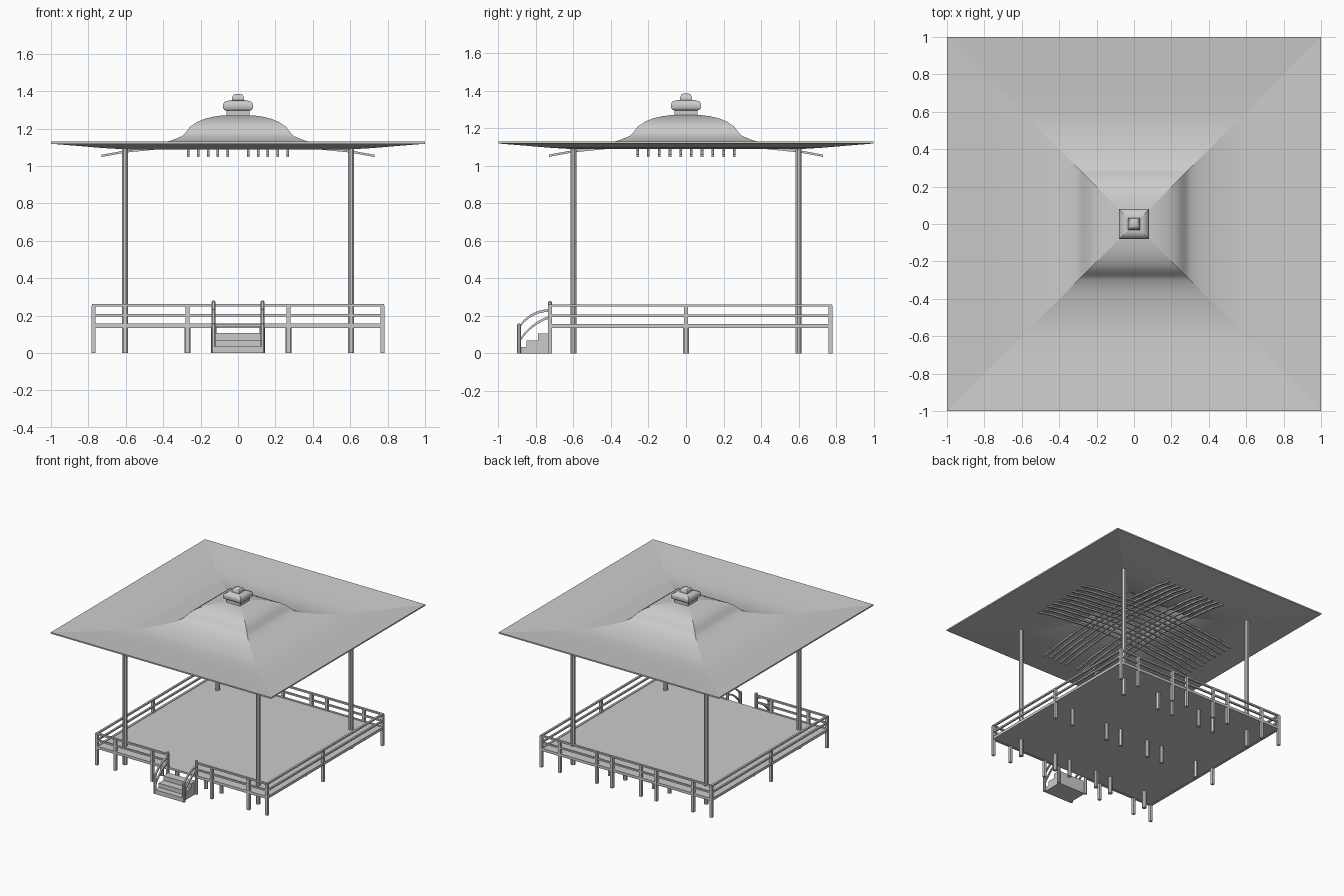
import bpy, bmesh, math

if "Cube" in bpy.data.objects:
    bpy.data.objects.remove(bpy.data.objects["Cube"])


def finish(name, bm, smooth=False):
    bmesh.ops.recalc_face_normals(bm, faces=bm.faces)
    me = bpy.data.meshes.new(name)
    bm.to_mesh(me)
    bm.free()
    ob = bpy.data.objects.new(name, me)
    bpy.context.collection.objects.link(ob)
    if smooth:
        for p in me.polygons:
            p.use_smooth = True
    return ob


def box(name, x0, x1, y0, y1, z0, z1):
    bm = bmesh.new()
    bmesh.ops.create_cube(bm, size=1)
    for v in bm.verts:
        v.co = ((x0 + x1) / 2 + v.co.x * (x1 - x0),
                (y0 + y1) / 2 + v.co.y * (y1 - y0),
                (z0 + z1) / 2 + v.co.z * (z1 - z0))
    return finish(name, bm)


def lathe(name, profile, n, loc=(0, 0), smooth=False, hard=30):
    """Stack n-sided rings (flat-to-centre radius, height); capped both ends."""
    bm = bmesh.new()
    k = 1 / math.cos(math.pi / n)
    rings = []
    for r, z in profile:
        rings.append([bm.verts.new((loc[0] + r * k * math.cos(math.tau * (i + .5) / n),
                                    loc[1] + r * k * math.sin(math.tau * (i + .5) / n), z))
                      for i in range(n)])
    for a, b in zip(rings, rings[1:]):
        for i in range(n):
            j = (i + 1) % n
            bm.faces.new((a[i], a[j], b[j], b[i]))
            e = bm.edges.get((a[i], b[i]))
            e.smooth = n > 4          # square forms keep crisp hips
    bm.faces.new(rings[0])
    bm.faces.new(rings[-1])
    bmesh.ops.recalc_face_normals(bm, faces=bm.faces)
    for e in bm.edges:
        if e.is_manifold and e.calc_face_angle(0) > math.radians(hard):
            e.smooth = False
    return finish(name, bm, smooth)


def prism(name, poly, lo, hi, along):
    """Extrude a 2D outline (horizontal, z) along x or y."""
    bm = bmesh.new()
    pt = (lambda t, p: (t, p[0], p[1])) if along == 'x' else (lambda t, p: (p[0], t, p[1]))
    a = [bm.verts.new(pt(lo, p)) for p in poly]
    b = [bm.verts.new(pt(hi, p)) for p in poly]
    bm.faces.new(a)
    bm.faces.new(b)
    for i in range(len(poly)):
        j = (i + 1) % len(poly)
        bm.faces.new((a[i], a[j], b[j], b[i]))
    return finish(name, bm)


def band(path, t):
    return path + [(u, z - t) for u, z in reversed(path)]


# roof: thin square shell flaring up at the eaves, bell in the centre
top = [(1, 1.13), (.85, 1.118), (.72, 1.107), (.6, 1.1), (.52, 1.104), (.44, 1.116),
       (.36, 1.135), (.3, 1.159), (.275, 1.185), (.257, 1.21), (.22, 1.235),
       (.176, 1.253), (.13, 1.264), (.086, 1.27), (.03, 1.272)]
under = [(r - (.01 if r < .31 and r > .1 else 0), z - .011) for r, z in top]
lathe('roof', under[::-1] + top, 4, smooth=True, hard=60)

# finial
lathe('finial_neck', [(.062, 1.265), (.062, 1.3)], 4)
lathe('finial_cap', [(.06, 1.295), (.074, 1.3), (.08, 1.31), (.08, 1.33),
                     (.074, 1.342), (.05, 1.35), (.03, 1.352)], 4, smooth=True, hard=60)
lathe('finial_knob', [(.032, 1.345), (.032, 1.365), (.025, 1.38), (.012, 1.386)], 4,
      smooth=True, hard=60)

# curved rafters crossing under the roof
half = [(.73, 1.06), (.6, 1.084), (.45, 1.099), (.3, 1.113), (.15, 1.122)]
arch = [(-u, z) for u, z in half] + [(0, 1.125)] + half[::-1]
for i in range(5):
    for s in (-1, 1):
        cx = s * (.055 + .0525 * i)
        cy = s * (.028 + .0575 * i)
        prism('rafter_y', band(arch, .012), cx - .007, cx + .007, 'x')
        prism('rafter_x', band(arch, .012), cy - .007, cy + .007, 'y')

# columns
for x in (-.605, .605):
    for y in (-.6, .6):
        lathe('column', [(.0165, 0), (.0165, 1.095)], 8, (x, y), smooth=True)

# floor and its short supports
FY, BY, SX = -.725, .77, .772
box('floor', -SX, SX, FY, BY, .138, .153)
for x in (.13, .27, .605):
    for sx in (-x, x):
        for y in (-.6, 0, .6):
            if x < .6 or y == 0:
                lathe('floor_support', [(.0155, 0), (.0155, .14)], 8, (sx, y), smooth=True)


# railing posts
def post(x, y):
    box('rail_post', x - .011, x + .011, y - .011, y + .011, 0, .255)


for s in (-1, 1):
    post(s * SX, 0)
    for x in (.27, .605, SX):
        post(s * x, FY)
        post(s * x, BY)
    post(s * .13, BY)

# rails, open at the front for the stairs
for z0, z1, w in ((.135, .157, .009), (.195, .208, .007), (.249, .262, .008)):
    box('back_rail', -SX - w, SX + w, BY - w, BY + w, z0, z1)
    for s in (-1, 1):
        box('side_rail', s * SX - w, s * SX + w, FY - w, BY + w, z0, z1)
        a, b = sorted((s * .13, s * (SX + w)))
        box('front_rail', a, b, FY - w, FY + w, z0, z1)

# stairs
steps = [(-.9, 0), (-.9, .035), (-.85, .035), (-.85, .07), (-.79, .07), (-.79, .107),
         (-.725, .107), (-.725, 0)]
prism('stairs', steps, -.125, .125, 'x')

# stair newels and arched handrails
upper = [(-.89, .145), (-.865, .178), (-.83, .207), (-.79, .226), (-.75, .235), (-.72, .237)]
lower = [(-.89, .07), (-.865, .105), (-.83, .142), (-.79, .172), (-.75, .193), (-.72, .2)]
for s in (-1, 1):
    x = s * .131
    for y, h in ((FY, .28), (-.89, .16)):
        lathe('newel', [(.0115, 0), (.0115, h - .012), (.009, h - .004), (.004, h)], 8,
              (x, y), smooth=True)
    for path in (upper, lower):
        prism('stair_handrail', band(path, .014), x - .006, x + .006, 'x')
